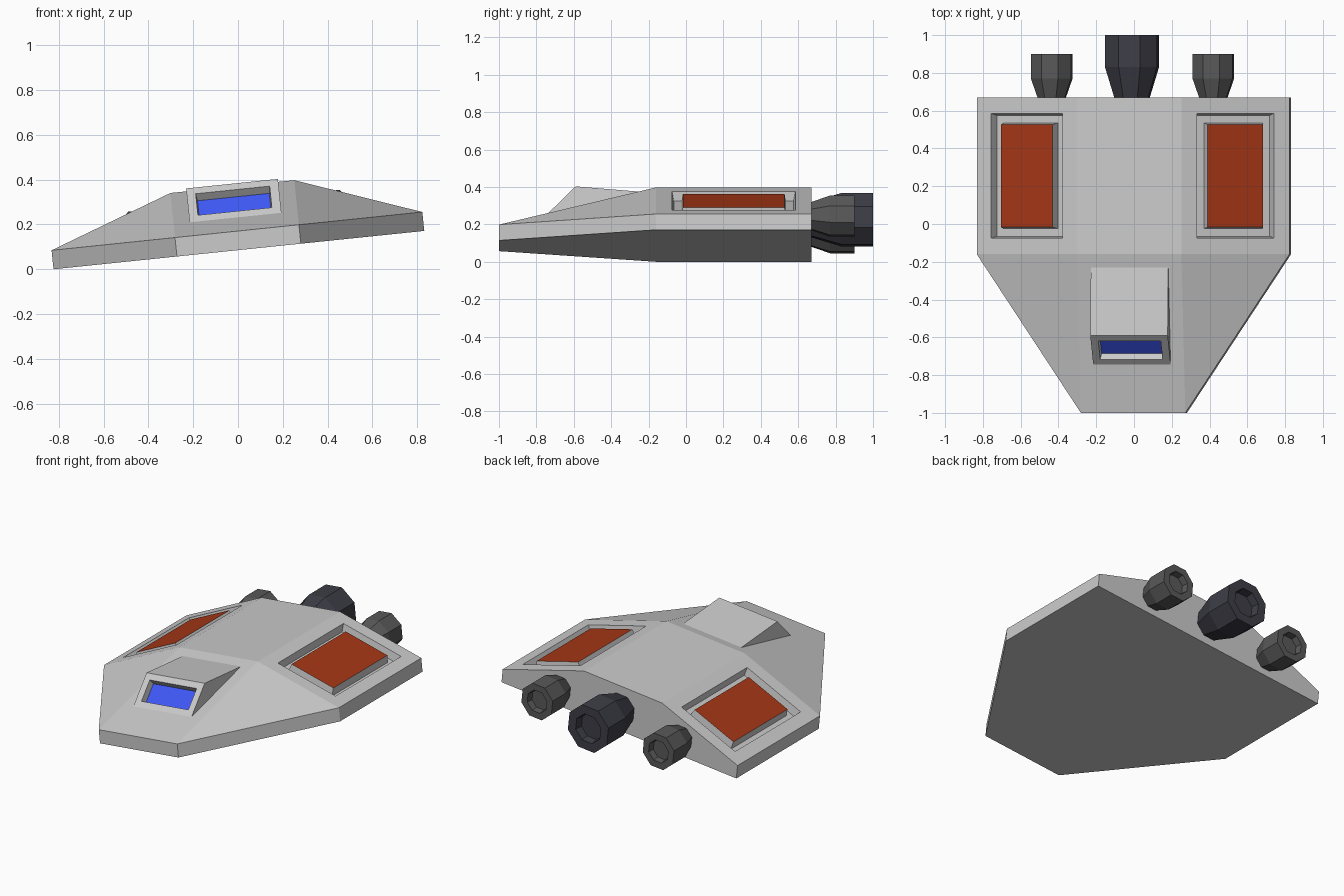
import bpy, bmesh, math
from mathutils import Matrix

if "Cube" in bpy.data.objects:
    bpy.data.objects.remove(bpy.data.objects["Cube"])

# The whole craft is rolled a little so it rests on one lower edge
ROLL = math.radians(5.9)
PLACE = Matrix.Translation((0.004, 0, 0.832 * math.sin(ROLL))) @ Matrix.Rotation(-ROLL, 4, 'Y')


def material(name, rgb):
    m = bpy.data.materials.new(name)
    m.diffuse_color = (*rgb, 1)
    m.use_nodes = True
    m.node_tree.nodes["Principled BSDF"].inputs["Base Color"].default_value = m.diffuse_color
    return m


GREY = material("hull_grey", (0.8, 0.8, 0.8))
RUST = material("panel_rust", (0.38, 0.038, 0.008))
BLUE = material("glass_blue", (0.05, 0.1, 0.95))
DARK = material("nozzle_dark", (0.047, 0.047, 0.063))
IRON = material("nozzle_iron", (0.1, 0.1, 0.1))


def make(name, bm, mats):
    me = bpy.data.meshes.new(name)
    bm.to_mesh(me)
    bm.free()
    for m in mats:
        me.materials.append(m)
    ob = bpy.data.objects.new(name, me)
    ob.matrix_world = PLACE
    bpy.context.collection.objects.link(ob)
    return ob


def inset(bm, faces, steps):
    # each step: border width, height along the normal
    for width, height in steps:
        bm.normal_update()
        bmesh.ops.inset_individual(bm, faces=faces, thickness=width, depth=height,
                                   use_even_offset=True)
    for f in faces:
        f.material_index = 1


# Hull: wedge nose, flat back, sloped shoulders
bm = bmesh.new()
for s in (-1, 1):
    for x, y, z in ((0.832, 0.67, 0), (0.832, -0.16, 0), (0.278, -1, 0),
                    (0.832, 0.67, 0.085), (0.832, -0.16, 0.085), (0.278, -1, 0.085),
                    (0.278, 0.67, 0.285), (0.278, -0.16, 0.285)):
        bm.verts.new((s * x, y, z))
bmesh.ops.convex_hull(bm, input=bm.verts)
bmesh.ops.dissolve_limit(bm, angle_limit=0.02, verts=bm.verts, edges=bm.edges)
bmesh.ops.recalc_face_normals(bm, faces=bm.faces)
# Shoulder panels: a groove around a raised coloured plate
panels = []
for f in bm.faces:
    c = f.calc_center_median()
    if f.normal.z > 0.5 and c.y > 0 and abs(c.x) > 0.4:
        panels.append(f)
inset(bm, panels, ((0.085, 0), (0.01, -0.05), (0.04, 0), (0.008, 0.05)))
hull = make("hull", bm, [GREY, RUST])

# Cockpit: wedge on the nose with a sunken window
bm = bmesh.new()
left, right = [[bm.verts.new((x, y, z)) for y, z in
                ((-0.745, 0.146), (-0.59, 0.298), (-0.23, 0.268))] for x in (-0.206, 0.206)]
window = bm.faces.new((left[0], right[0], right[1], left[1]))
bm.faces.new((left[1], right[1], right[2], left[2]))
bm.faces.new(left)
bm.faces.new(right[::-1])
inset(bm, [window], ((0.04, 0), (0.005, -0.04)))
make("cockpit", bm, [GREY, BLUE])

# Helper: clears the hull surface behind the window
bm = bmesh.new()
bmesh.ops.create_cube(bm, size=1, matrix=Matrix.Translation((0, -0.6465, 0.2006))
                      @ Matrix.Rotation(math.radians(44.5), 4, 'X')
                      @ Matrix.Diagonal((0.34, 0.143, 0.06, 1)))
cutter = make("window_cutter", bm, [GREY])
cutter.hide_render = True
cutter.display_type = 'WIRE'
cut = hull.modifiers.new("window_pocket", 'BOOLEAN')
cut.operation = 'DIFFERENCE'
cut.solver = 'EXACT'
cut.object = cutter


# Engines: eight-sided nozzles with hollow ends
def nozzle(name, x, z, profile, mat, sides=8):
    bm = bmesh.new()
    rings = []
    for y, r in profile:
        angles = [(i + 0.5) * math.tau / sides for i in range(sides)]
        rings.append([bm.verts.new((x + r * math.cos(a), y, z + r * math.sin(a)))
                      for a in angles])
    for a, b in zip(rings, rings[1:]):
        for i in range(sides):
            j = (i + 1) % sides
            bm.faces.new((a[i], a[j], b[j], b[i]))
    bm.faces.new(rings[0])
    bm.faces.new(rings[-1])
    bmesh.ops.recalc_face_normals(bm, faces=bm.faces)
    make(name, bm, [mat])


nozzle("main_engine", 0, 0.14,
       ((0.66, 0.095), (0.83, 0.149), (1.0, 0.149), (1.0, 0.092), (0.95, 0.085)), DARK)
for s, side in ((-1, "left"), (1, "right")):
    nozzle(side + "_engine", s * 0.43, 0.115,
           ((0.66, 0.075), (0.77, 0.115), (0.9, 0.115), (0.9, 0.072), (0.86, 0.066)), IRON)
